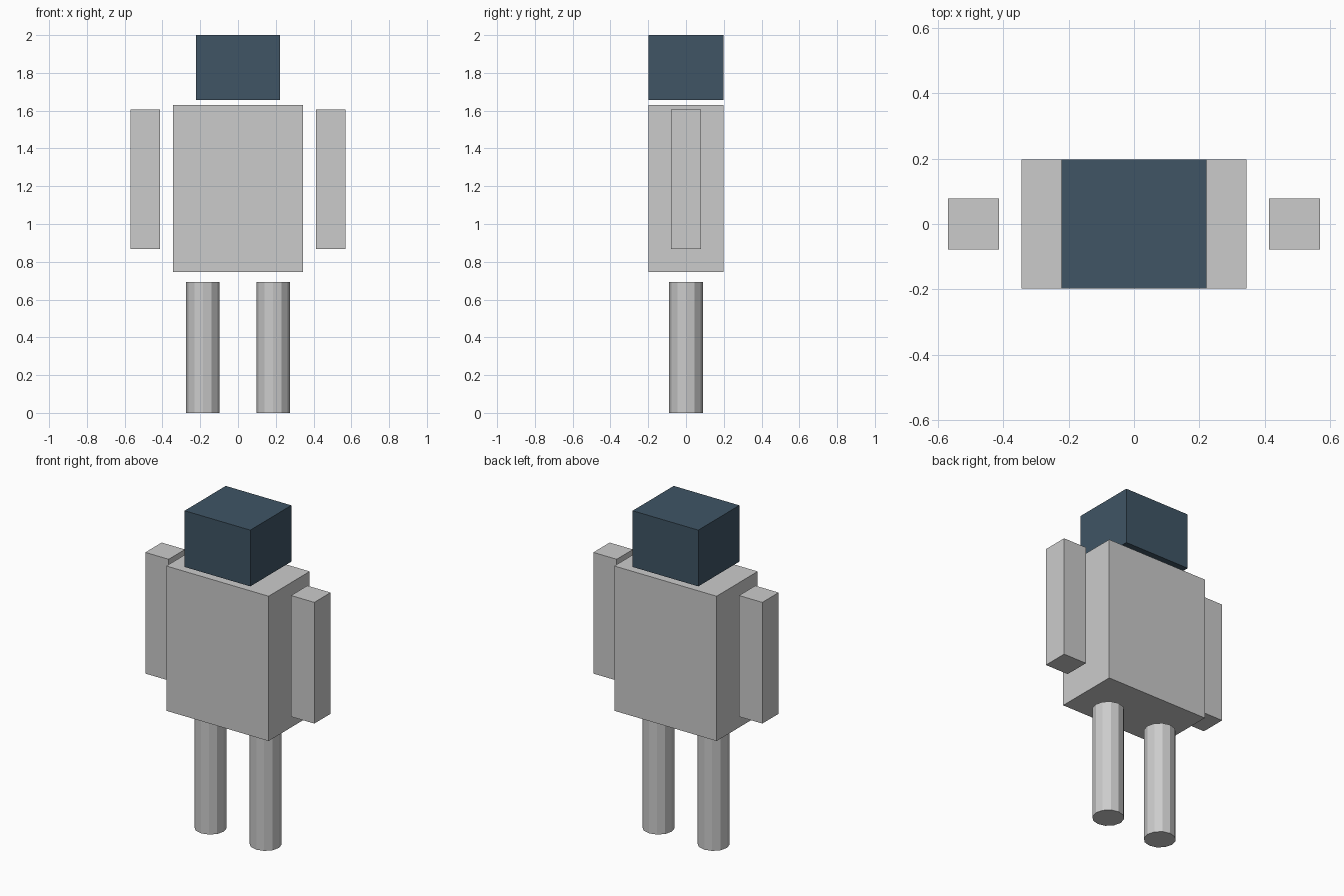
import bpy

if "Cube" in bpy.data.objects:
    bpy.data.objects.remove(bpy.data.objects["Cube"])


def box(name, x, half_x, half_y, z0, z1):
    bpy.ops.mesh.primitive_cube_add(size=1, location=(x, 0, (z0 + z1) / 2))
    ob = bpy.context.object
    ob.name = name
    ob.scale = (2 * half_x, 2 * half_y, z1 - z0)
    bpy.ops.object.transform_apply(location=False, rotation=False, scale=True)
    return ob


# Torso and head
box("torso", 0, 0.345, 0.198, 0.747, 1.63)
head = box("head", 0, 0.2215, 0.198, 1.657, 2.0)

navy = bpy.data.materials.new("navy")
navy.diffuse_color = (0.05, 0.09, 0.13, 1)
navy.use_nodes = True
navy.node_tree.nodes["Principled BSDF"].inputs["Base Color"].default_value = navy.diffuse_color
head.data.materials.append(navy)

# Arms and legs, one of each per side
for side, sx in (("left", 1), ("right", -1)):
    box(f"{side}_arm", sx * 0.4915, 0.0785, 0.0785, 0.868, 1.607)
    bpy.ops.mesh.primitive_cylinder_add(
        vertices=12, radius=0.089, depth=0.692, location=(sx * 0.186, 0, 0.346))
    bpy.context.object.name = f"{side}_leg"
